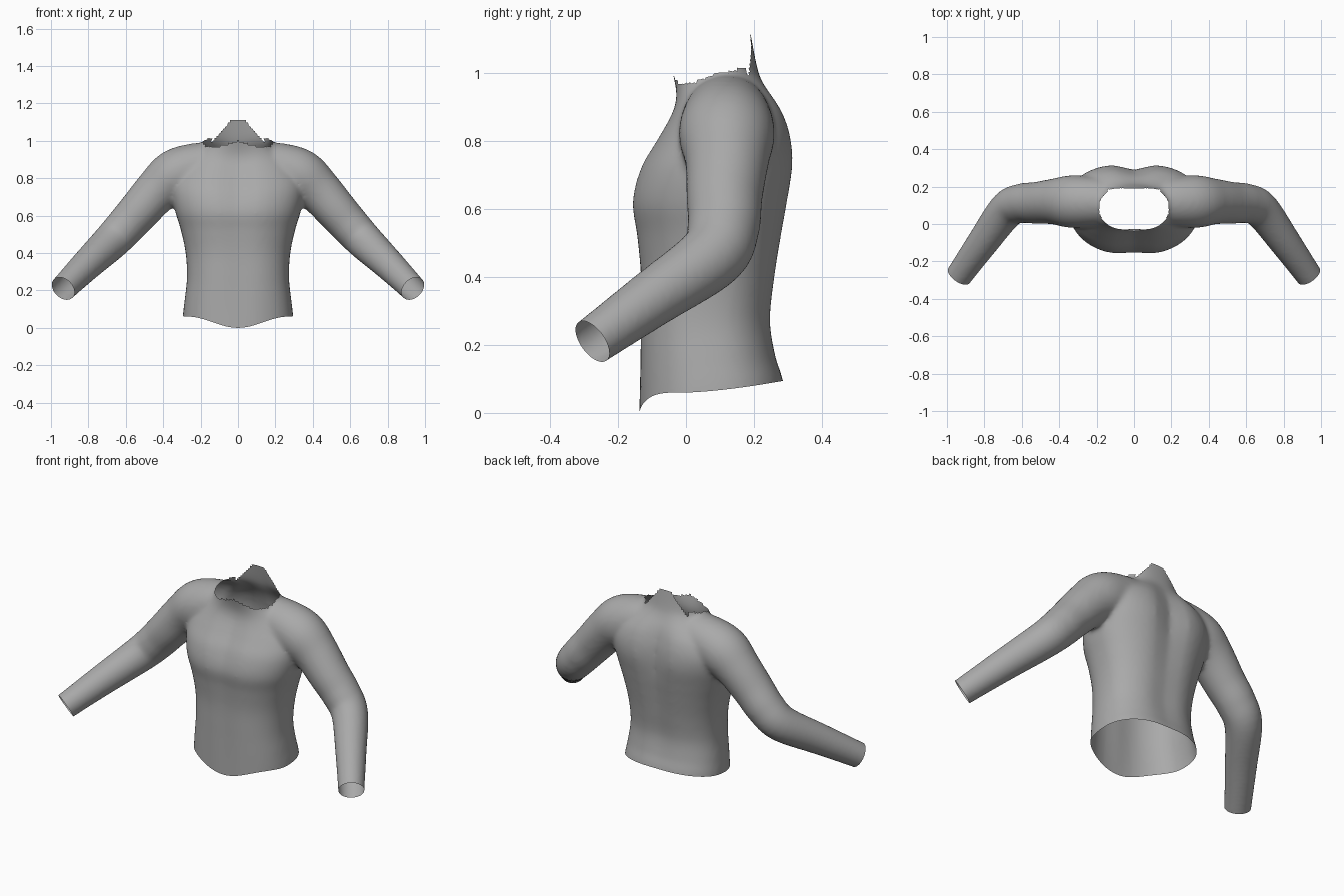
import bpy, bmesh, math
from mathutils import Vector

cube = bpy.data.objects.get("Cube")
if cube:
    bpy.data.objects.remove(cube, do_unlink=True)

SIDES = 48


def spline(keys, steps=5):
    """Smooth interpolation through tuples of any length."""
    out = []
    for i in range(len(keys) - 1):
        a, b = keys[max(i - 1, 0)], keys[i]
        c, d = keys[i + 1], keys[min(i + 2, len(keys) - 1)]
        for s in range(steps):
            t = s / steps
            out.append([0.5 * (2 * q + (r - p) * t + (2 * p - 5 * q + 4 * r - u) * t * t
                               + (3 * q - p - 3 * r + u) * t ** 3)
                        for p, q, r, u in zip(a, b, c, d)])
    out.append(list(keys[-1]))
    return out


def loft(bm, rings):
    """Closed skin over a row of rings."""
    loops = [[bm.verts.new(p) for p in ring] for ring in rings]
    faces = [bm.faces.new(loops[0]), bm.faces.new(loops[-1])]
    for a, b in zip(loops, loops[1:]):
        for i in range(len(a)):
            j = (i + 1) % len(a)
            faces.append(bm.faces.new((a[i], a[j], b[j], b[i])))
    bmesh.ops.recalc_face_normals(bm, faces=faces)


def power(v, e):
    return math.copysign(abs(v) ** e, v)


def torso_ring(z, half, front, back, groove):
    mid, ring = front + 0.52 * (back - front), []
    for i in range(SIDES):
        a = 2 * math.pi * i / SIDES
        x = half * power(math.cos(a), 0.85)
        s = power(math.sin(a), 0.85)
        y = mid + s * ((back - mid) if s > 0 else (mid - front))
        # spine and breastbone hollows
        y -= s * groove * math.exp(-(x / 0.08) ** 2) * (1 if s > 0 else 0.6)
        ring.append((x, y, z))
    return ring


def tube_rings(path, side):
    pts = [Vector((side * p[0], p[1], p[2])) for p in path]
    rings = []
    for i, p in enumerate(pts):
        d = (pts[min(i + 1, len(pts) - 1)] - pts[max(i - 1, 0)]).normalized()
        u = d.cross(Vector((0, 1, 0.3))).normalized()
        v = d.cross(u)
        rings.append([p + path[i][3] * (u * math.cos(a) + v * math.sin(a))
                      for a in (2 * math.pi * k / SIDES for k in range(SIDES))])
    return rings


# Torso: height, half width, front, back, centre hollow
TORSO = [(-0.06, 0.30, -0.14, 0.30, 0), (0.06, 0.295, -0.14, 0.29, 0.005),
         (0.15, 0.285, -0.14, 0.27, 0.01), (0.27, 0.273, -0.14, 0.257, 0.015),
         (0.40, 0.28, -0.14, 0.27, 0.015), (0.52, 0.305, -0.152, 0.29, 0.02),
         (0.62, 0.335, -0.166, 0.308, 0.025), (0.72, 0.355, -0.142, 0.324, 0.035),
         (0.80, 0.35, -0.095, 0.32, 0.035), (0.87, 0.31, -0.055, 0.30, 0.03),
         (0.92, 0.25, -0.038, 0.272, 0.02), (0.97, 0.19, -0.038, 0.235, 0.01),
         (1.02, 0.178, -0.042, 0.208, 0), (1.16, 0.17, -0.045, 0.182, 0)]
# Sleeve: centre line and radius
SLEEVE = [(0.08, 0.12, 0.88, 0.12), (0.24, 0.12, 0.85, 0.135), (0.34, 0.12, 0.81, 0.14),
          (0.43, 0.12, 0.735, 0.122), (0.52, 0.113, 0.635, 0.112),
          (0.60, 0.11, 0.545, 0.106), (0.68, 0.075, 0.46, 0.099),
          (0.81, -0.10, 0.335, 0.084), (0.935, -0.275, 0.21, 0.071),
          (0.997, -0.362, 0.148, 0.068)]

bm = bmesh.new()
loft(bm, [torso_ring(*k) for k in spline(TORSO)])
for side in (1, -1):
    loft(bm, tube_rings(spline(SLEEVE), side))
mesh = bpy.data.meshes.new("shirt_body")
bm.to_mesh(mesh)
bm.free()
shirt = bpy.data.objects.new("shirt_body", mesh)
bpy.context.collection.objects.link(shirt)
bpy.context.view_layer.objects.active = shirt
shirt.select_set(True)

# Fuse torso and sleeves into one soft skin
fuse = shirt.modifiers.new("fuse", 'REMESH')
fuse.mode = 'VOXEL'
fuse.voxel_size = 0.012
soft = shirt.modifiers.new("soften", 'SMOOTH')
soft.factor = 0.5
soft.iterations = 10
for name in ("fuse", "soften"):
    bpy.ops.object.modifier_apply(modifier=name)

bm = bmesh.new()
bm.from_mesh(shirt.data)


def trim(faces, point, normal):
    geom = set(faces)
    for f in faces:
        geom.update(f.verts)
        geom.update(f.edges)
    bmesh.ops.bisect_plane(bm, geom=list(geom), plane_co=point, plane_no=normal,
                           clear_outer=True)


# Open cuffs
for side in (1, -1):
    cuff = [f for f in bm.faces if f.calc_center_median().x * side > 0.75]
    trim(cuff, (side * 0.935, -0.275, 0.21), (side * 0.5, -0.7, -0.5))

# Open hem, dipping at the front and raised at the back
trim(bm.faces[:], (0, 0, 0.06), (0, 0, -1))
for v in bm.verts:
    x, y, z = v.co
    if z < 0.3 and abs(x) < 0.4 and y > -0.16:
        fade = min(1, (0.3 - z) / 0.24)
        dip = 0.03 * (1 + math.cos(math.pi * min(1, abs(x) / 0.27)))
        v.co.z += fade * (0.035 * max(0, y / 0.29) ** 1.5 - (dip if y < 0.05 else 0))


# Open ragged neckline with a tab at the back
def neck_limit(x, y):
    if y > 0.15 and abs(x) < 0.14:
        return 1.113 - max(0, abs(x) - 0.035) * 1.15
    if y < 0.03:
        return 1.0 - 0.03 * min(1, abs(x) / 0.1)
    return 0.975 + 0.3 * min(0.14, y - 0.03)


above = [f for f in bm.faces
         if f.calc_center_median().z > neck_limit(*f.calc_center_median().xy)
         and abs(f.calc_center_median().x) < 0.185]
bmesh.ops.delete(bm, geom=above, context='FACES')
bm.to_mesh(shirt.data)
bm.free()

# Plain grey cloth
cloth = bpy.data.materials.new("grey_cloth")
cloth.use_nodes = True
cloth.diffuse_color = (0.4, 0.4, 0.4, 1)
cloth.node_tree.nodes["Principled BSDF"].inputs["Base Color"].default_value = (0.4, 0.4, 0.4, 1)
shirt.data.materials.clear()
shirt.data.materials.append(cloth)
bpy.ops.object.shade_smooth()
